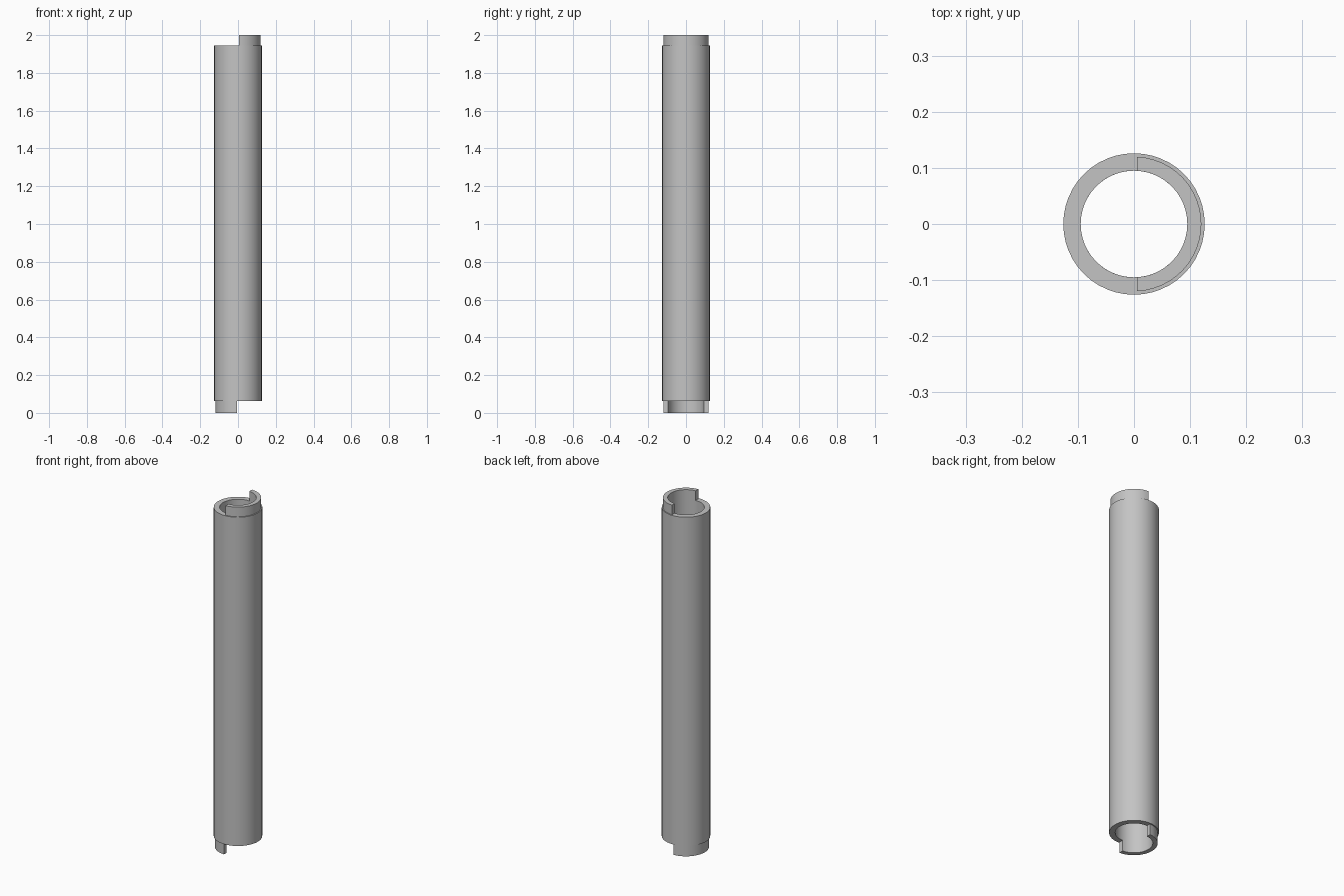
import bpy, bmesh, math

cube = bpy.data.objects.get("Cube")
if cube:
    bpy.data.objects.remove(cube)

INNER, OUTER, TAB_OUTER = 0.095, 0.126, 0.12
LOW, HIGH, TOP = 0.062, 1.945, 2.0
GAP = 0.005

grey = bpy.data.materials.new("plain grey")
grey.use_nodes = True
colour = (0.55, 0.55, 0.55, 1)
grey.diffuse_color = colour
grey.node_tree.nodes["Principled BSDF"].inputs["Base Color"].default_value = colour


def ring(name, outer, z0, z1, side=0, steps=48):
    """Full ring when side is 0, otherwise a half ring towards +x or -x."""
    bm = bmesh.new()
    columns = []
    for i in range(steps if side == 0 else steps + 1):
        column = []
        for r, z in ((outer, z0), (outer, z1), (INNER, z1), (INNER, z0)):
            if side == 0:
                a = math.tau * i / steps
            else:
                # Each radius stops on the same flat end plane
                a = math.acos(GAP / r) * (2 * i / steps - 1)
                a += math.pi if side < 0 else 0
            column.append(bm.verts.new((r * math.cos(a), r * math.sin(a), z)))
        columns.append(column)
    pairs = list(zip(columns, columns[1:]))
    if side == 0:
        pairs.append((columns[-1], columns[0]))
    else:
        bm.faces.new(columns[0])
        bm.faces.new(columns[-1])
    for a, b in pairs:
        for k in range(4):
            j = (k + 1) % 4
            bm.faces.new((a[k], b[k], b[j], a[j]))
    bmesh.ops.recalc_face_normals(bm, faces=bm.faces)
    mesh = bpy.data.meshes.new(name)
    bm.to_mesh(mesh)
    bm.free()
    mesh.materials.append(grey)
    obj = bpy.data.objects.new(name, mesh)
    bpy.context.collection.objects.link(obj)
    bpy.ops.object.select_all(action="DESELECT")
    obj.select_set(True)
    bpy.context.view_layer.objects.active = obj
    bpy.ops.object.shade_smooth_by_angle(angle=math.radians(30))


# Long hollow tube with a half-round joint tab at each end
ring("tube", OUTER, LOW, HIGH)
ring("top_tab", TAB_OUTER, HIGH, TOP, side=1, steps=24)
ring("bottom_tab", TAB_OUTER, 0, LOW, side=-1, steps=24)
